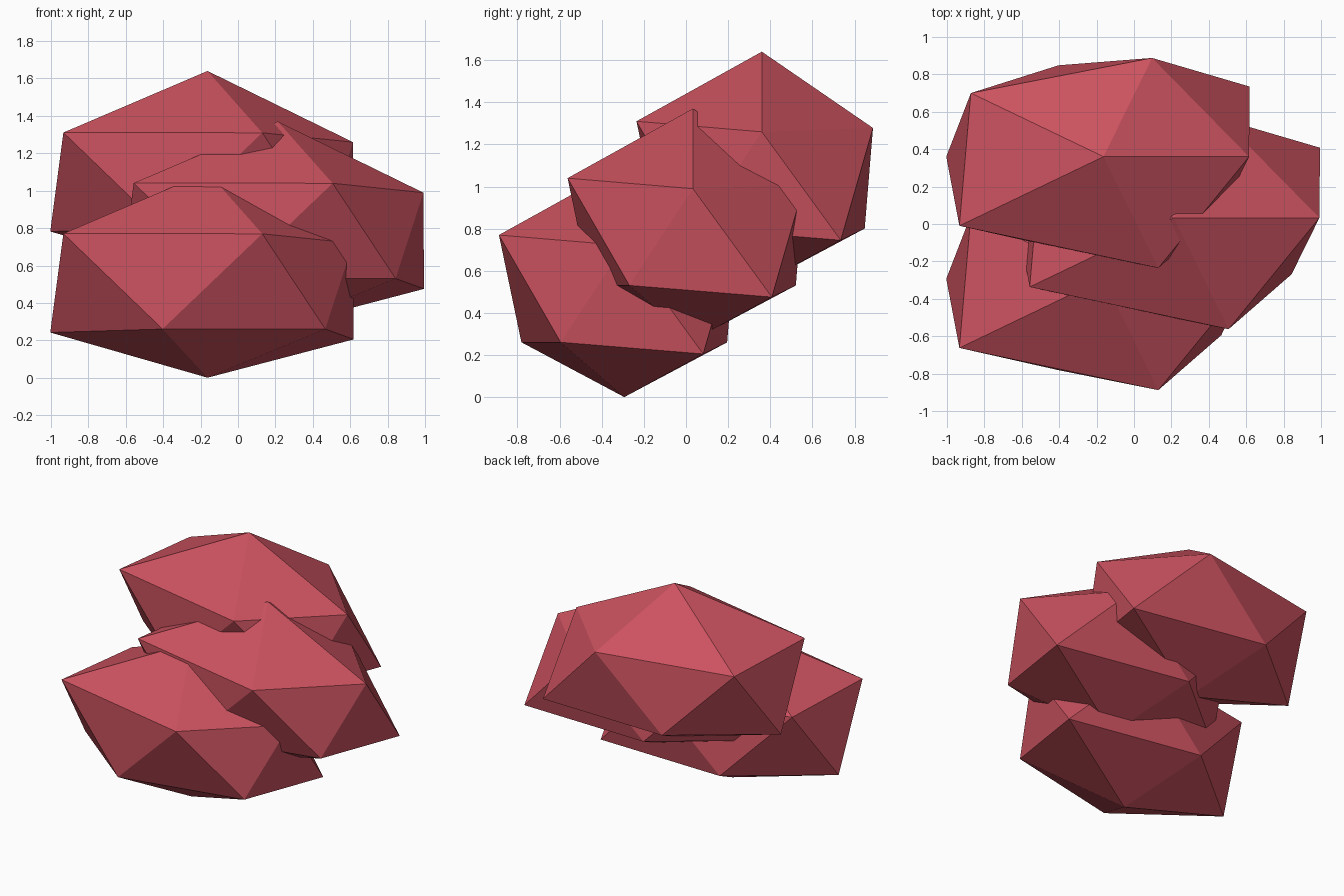
import bpy, bmesh
from mathutils import Vector

old = bpy.data.objects.get("Cube")
if old:
    bpy.data.objects.remove(old, do_unlink=True)

# Single flat red
red = bpy.data.materials.new("soft_red")
red.use_nodes = True
colour = (0.60, 0.085, 0.115, 1)
red.diffuse_color = colour
red.node_tree.nodes["Principled BSDF"].inputs["Base Color"].default_value = colour

# Per-corner bulge of the lumpy shape: bottom, lower ring, upper ring, top
BULGE = [0.83, 0.87, 0.87, 0.94, 0.87, 1.08,
         1.06, 1.065, 0.98, 0.94, 0.87, 1.034]
SIZE = Vector((1.0, 0.66, 0.59))


def lump(name, centre):
    """Squashed, uneven twenty-sided boulder."""
    bm = bmesh.new()
    bmesh.ops.create_icosphere(bm, subdivisions=1, radius=1)
    bm.verts.ensure_lookup_table()
    for vert, bulge in zip(bm.verts, BULGE):
        vert.co = vert.co * bulge * SIZE
    bmesh.ops.recalc_face_normals(bm, faces=bm.faces)
    mesh = bpy.data.meshes.new(name)
    bm.to_mesh(mesh)
    bm.free()
    mesh.materials.append(red)
    obj = bpy.data.objects.new(name, mesh)
    obj.location = centre
    bpy.context.collection.objects.link(obj)


# Three overlapping lumps, climbing toward the back
lump("lower_lump", (-0.163, -0.293, 0.49))
lump("middle_lump", (0.213, 0.033, 0.76))
lump("upper_lump", (-0.163, 0.36, 1.03))
